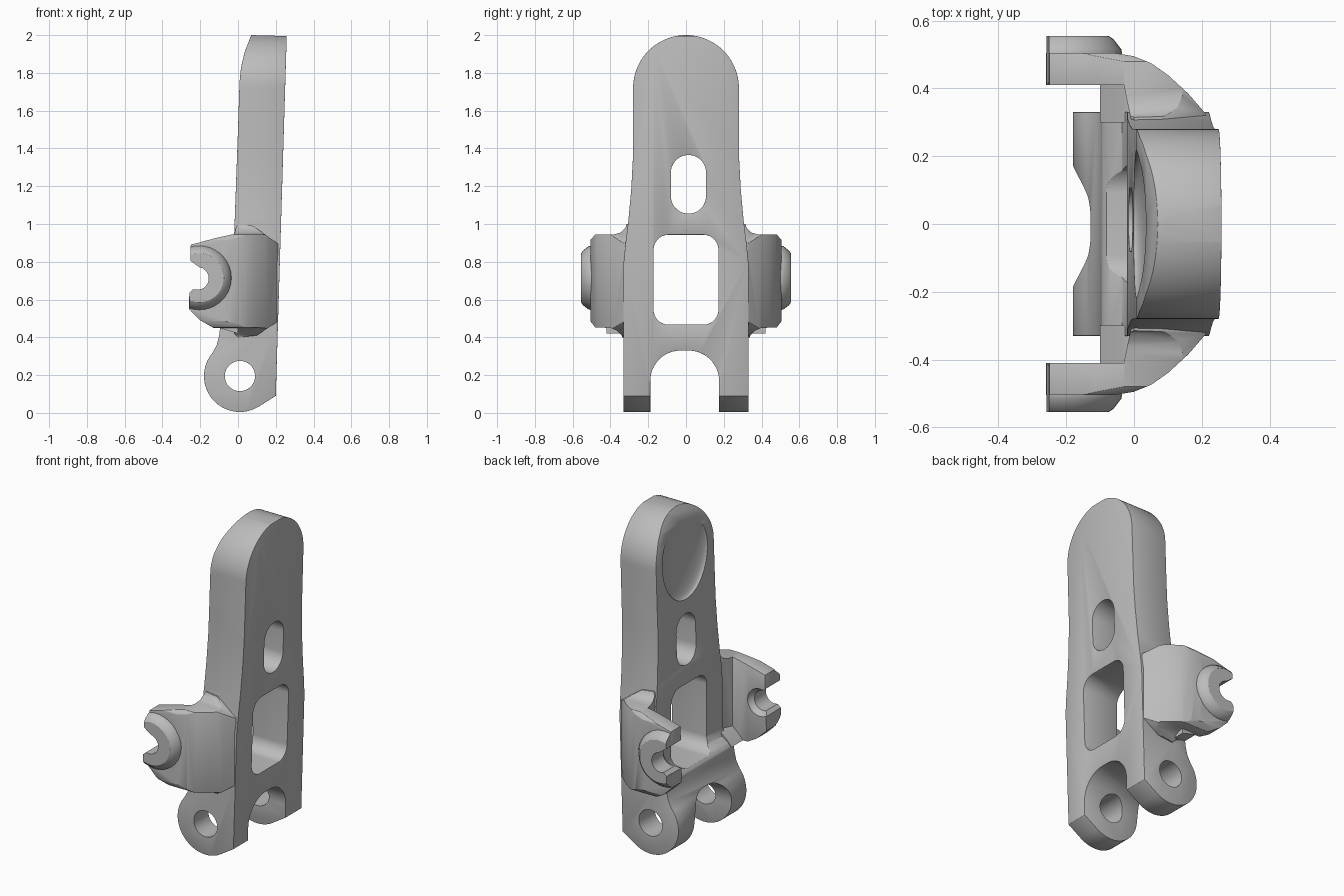
import bpy, bmesh
from math import sin, cos, pi, radians
from mathutils import Vector

old = bpy.data.objects.get("Cube")
if old:
    bpy.data.objects.remove(old, do_unlink=True)

grey = bpy.data.materials.new("plain grey")
grey.use_nodes = True
grey.diffuse_color = (0.5, 0.5, 0.5, 1)
grey.node_tree.nodes["Principled BSDF"].inputs["Base Color"].default_value = (0.5, 0.5, 0.5, 1)


def arc(cx, cy, r, a, b, n=24):
    """Points on an arc from angle a to b in degrees."""
    angles = [radians(a + (b - a) * i / n) for i in range(n + 1)]
    return [(cx + r * cos(t), cy + r * sin(t)) for t in angles]


def rounded(cx, cy, w, h, r):
    """Rounded rectangle outline with half sizes w, h."""
    pts = []
    for i, (sx, sy) in enumerate([(1, 1), (-1, 1), (-1, -1), (1, -1)]):
        pts += arc(cx + sx * (w - r), cy + sy * (h - r), r, 90 * i, 90 * i + 90, 12)
    return pts


def finish(bm, name):
    bmesh.ops.remove_doubles(bm, verts=bm.verts, dist=0.0005)
    bmesh.ops.recalc_face_normals(bm, faces=bm.faces)
    mesh = bpy.data.meshes.new(name)
    bm.to_mesh(mesh)
    bm.free()
    mesh.materials.append(grey)
    ob = bpy.data.objects.new(name, mesh)
    bpy.context.collection.objects.link(ob)
    return ob


def prism(name, pts, axis, lo, hi):
    """Extrude an outline along an axis; the outline uses the other two axes in order."""
    def place(p):
        v = list(p)
        v.insert("xyz".index(axis), lo)
        return v
    bm = bmesh.new()
    face = bm.faces.new([bm.verts.new(place(p)) for p in pts])
    ext = bmesh.ops.extrude_face_region(bm, geom=[face])
    step = Vector([hi - lo if a == axis else 0 for a in "xyz"])
    moved = [g for g in ext["geom"] if isinstance(g, bmesh.types.BMVert)]
    bmesh.ops.translate(bm, verts=moved, vec=step)
    return finish(bm, name)


def ellipsoid(name, centre, radii):
    bm = bmesh.new()
    bmesh.ops.create_uvsphere(bm, u_segments=48, v_segments=32, radius=1)
    for v in bm.verts:
        v.co = Vector(c + r * k for c, r, k in zip(centre, radii, v.co))
    return finish(bm, name)


def apply(ob, kind, **settings):
    mod = ob.modifiers.new(kind.lower(), kind)
    for key, value in settings.items():
        setattr(mod, key, value)
    bpy.context.view_layer.objects.active = ob
    bpy.ops.object.modifier_apply(modifier=mod.name)


def combine(ob, other, operation):
    apply(ob, "BOOLEAN", object=other, operation=operation, solver="EXACT")
    bpy.data.objects.remove(other, do_unlink=True)


def soften(ob, width):
    apply(ob, "BEVEL", width=width, segments=2, limit_method="ANGLE", angle_limit=radians(40))


# Tilted body: side outline, with eye rings at the foot
side = [(0.2, 0.09)] + arc(0.01, 0.195, 0.19, -58, -220, 40) + [
    (-0.112, 0.36), (-0.1, 0.41), (-0.095, 0.45), (-0.075, 0.475), (-0.035, 0.5), (-0.02, 0.54),
    (-0.02, 0.95), (0, 1.5), (0.008, 1.75), (0.016, 1.83), (0.035, 1.91), (0.07, 2),
    (0.258, 1.995)]
body = prism("bracket_body", side, "y", -0.5, 0.5)

# Body width outline, round at the top
half = [(0.33, -0.1), (0.33, 0.8), (0.32, 0.9), (0.305, 1.02), (0.29, 1.18), (0.281, 1.35)]
front = half + arc(0, 1.72, 0.28, 0, 180, 48) + [(-y, z) for y, z in reversed(half)]
combine(body, prism("width_cutter", front, "x", -1, 1), "INTERSECT")

# Foot arch, window, slot and pin holes
for pts in (rounded(-0.007, -0.1, 0.182, 0.43, 0.16),
            rounded(0, 0.705, 0.172, 0.238, 0.08),
            rounded(0.013, 1.21, 0.093, 0.155, 0.0925)):
    combine(body, prism("opening_cutter", pts, "x", -1, 1), "DIFFERENCE")
soften(body, 0.012)
combine(body, prism("pin_cutter", arc(0.01, 0.195, 0.08, 0, 350, 35), "y", -1, 1), "DIFFERENCE")

# Shallow dish near the top
combine(body, ellipsoid("dish_cutter", (0, 0, 1.72), (0.05, 0.22, 0.27)), "DIFFERENCE")

# Side arm: plan outline limited by its side and end outlines
plan = [(-0.26, 0.41), (-0.03, 0.41), (-0.02, 0.36), (0, 0.27), (0.212, 0.27), (0.212, 0.325),
        (0.16, 0.385), (0.1, 0.44), (0.05, 0.475), (0, 0.495), (-0.06, 0.505), (-0.26, 0.505)]
arm = prism("arm", plan, "z", 0, 1.2)
arm_side = [(-0.25, 0.89), (-0.12, 0.925), (-0.03, 0.945), (0, 1), (0.08, 0.99), (0.22, 0.89),
            (0.22, 0.49), (0.1, 0.41), (0, 0.4), (-0.05, 0.45), (-0.13, 0.45), (-0.2, 0.49),
            (-0.26, 0.55)]
combine(arm, prism("arm_side_cutter", arm_side, "y", 0, 1), "INTERSECT")
arm_end = [(0.2, 1.03), (0.307, 1.03), (0.32, 0.98), (0.345, 0.955), (0.38, 0.945),
           (0.48, 0.945), (0.51, 0.91), (0.51, 0.49), (0.48, 0.452), (0.4, 0.45),
           (0.365, 0.435), (0.34, 0.41), (0.33, 0.37), (0.2, 0.37)]
combine(arm, prism("arm_end_cutter", arm_end, "x", -1, 1), "INTERSECT")
soften(arm, 0.01)

# Tapered boss on the outer face of the arm
bm = bmesh.new()
rings = [[bm.verts.new((x, y, z)) for x, z in arc(-0.205, 0.715, r, 0, 350, 35)]
         for y, r in ((0.47, 0.175), (0.515, 0.168), (0.545, 0.145), (0.555, 0.13))]
for a, b in zip(rings, rings[1:]):
    for i in range(len(a)):
        bm.faces.new((a[i - 1], a[i], b[i], b[i - 1]))
bm.faces.new(rings[0])
bm.faces.new(rings[-1])
boss = finish(bm, "boss")
block = [(-0.26, 0.5), (0.2, 0.5), (0.2, 1), (-0.25, 1), (-0.25, 0.89)]
combine(boss, prism("boss_cutter", block, "y", 0, 1), "INTERSECT")
combine(arm, boss, "UNION")

# Open snap notch with a wider inner seat
notch = arc(-0.215, 0.712, 0.06, -110, 80, 24) + [(-0.3, 0.84), (-0.3, 0.6)]
combine(arm, prism("notch_cutter", notch, "y", 0.3, 0.7), "DIFFERENCE")
combine(arm, ellipsoid("seat_cutter", (-0.215, 0.4, 0.712), (0.085, 0.06, 0.085)), "DIFFERENCE")

# Web joining the arm to the cross bar
web = [(-0.1, 0.45), (0, 0.42), (0, 0.54), (-0.03, 0.52), (-0.075, 0.48)]
combine(arm, prism("web", web, "y", 0.3, 0.42), "UNION")

# Mirror the arm and merge it with the body
apply(arm, "MIRROR", use_axis=(False, True, False), use_mirror_merge=False)
combine(body, arm, "UNION")

bpy.ops.object.select_all(action="DESELECT")
body.select_set(True)
bpy.context.view_layer.objects.active = body
bpy.ops.object.shade_smooth_by_angle(angle=radians(32))
